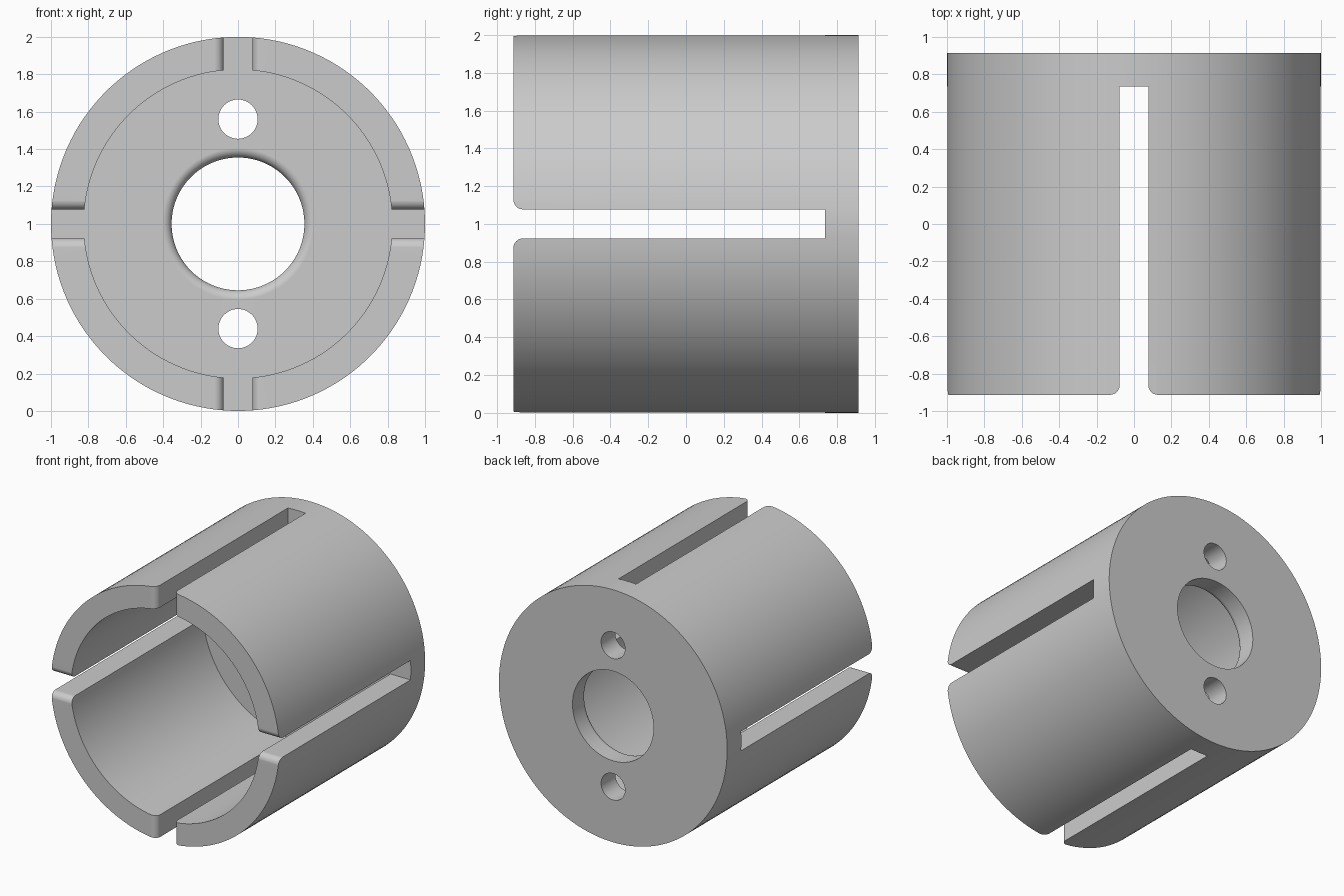
import bpy, bmesh, math
from mathutils import Matrix, Vector

if "Cube" in bpy.data.objects:
    bpy.data.objects.remove(bpy.data.objects["Cube"])

R_OUT, R_IN, R_BORE = 1.0, 0.825, 0.355
FRONT, FLOOR, BACK = -0.913, 0.735, 0.913
SLOT, FILLET = 0.077, 0.05
CENTRE = Matrix.Translation((0, 0, 1))


def make_object(name, bm):
    bmesh.ops.recalc_face_normals(bm, faces=bm.faces)
    mesh = bpy.data.meshes.new(name)
    bm.to_mesh(mesh)
    bm.free()
    obj = bpy.data.objects.new(name, mesh)
    bpy.context.collection.objects.link(obj)
    return obj


def arc(cx, cy, r, a0, a1, n=8):
    return [(cx + r * math.cos(math.radians(a0 + (a1 - a0) * i / n)),
             cy + r * math.sin(math.radians(a0 + (a1 - a0) * i / n))) for i in range(n + 1)]


def lathe(name, profile, steps=128):
    """Revolve a closed (radius, y) profile about the y axis."""
    bm = bmesh.new()
    rings = []
    for i in range(steps):
        a = 2 * math.pi * (i + 0.5) / steps
        rings.append([bm.verts.new((r * math.cos(a), y, 1 + r * math.sin(a))) for r, y in profile])
    n = len(profile)
    for i in range(steps):
        a, b = rings[i], rings[(i + 1) % steps]
        for j in range(n):
            k = (j + 1) % n
            bm.faces.new((a[j], a[k], b[k], b[j]))
    return make_object(name, bm)


def slot_cutter(name, angle):
    """Slot through the full diameter, with a rounded mouth at the open end."""
    side = [(SLOT, FLOOR - 0.0005)]
    side += arc(SLOT + FILLET, FRONT + FILLET, FILLET, 180, 270)
    side[-1] = (SLOT + FILLET, FRONT - 0.0005)
    side.append((SLOT + FILLET, FRONT - 0.2))
    outline = side + [(-x, y) for x, y in reversed(side)]
    bm = bmesh.new()
    face = bm.faces.new([bm.verts.new((x, y, -1.2)) for x, y in outline])
    top = bmesh.ops.extrude_face_region(bm, geom=[face])
    bmesh.ops.translate(bm, vec=Vector((0, 0, 2.4)),
                        verts=[v for v in top["geom"] if isinstance(v, bmesh.types.BMVert)])
    bmesh.ops.transform(bm, matrix=CENTRE @ Matrix.Rotation(angle, 4, 'Y'), verts=bm.verts)
    return make_object(name, bm)


def pin_cutter(name, z):
    bm = bmesh.new()
    bmesh.ops.create_cone(bm, cap_ends=True, segments=48, radius1=0.105, radius2=0.105, depth=0.6,
                          matrix=Matrix.Translation((0, 0.82, z)) @ Matrix.Rotation(math.pi / 2, 4, 'X'))
    return make_object(name, bm)


# Cup body: wall, floor, and bore with a rounded inner rim
profile = [(R_OUT, FRONT), (R_OUT, BACK), (R_BORE, BACK)]
profile += arc(R_BORE + FILLET, FLOOR + FILLET, FILLET, 180, 270)
profile += [(R_IN, FLOOR), (R_IN, FRONT)]
body = lathe("slotted_cup", profile)

# Four wall slots and two pin holes
cutters = [slot_cutter("slot_cutter_vertical", 0), slot_cutter("slot_cutter_horizontal", math.pi / 2),
           pin_cutter("upper_pin_cutter", 1.56), pin_cutter("lower_pin_cutter", 0.44)]
bpy.context.view_layer.objects.active = body
body.select_set(True)
for cutter in cutters:
    cutter.hide_render = True
    mod = body.modifiers.new("cut", 'BOOLEAN')
    mod.operation, mod.solver, mod.object = 'DIFFERENCE', 'EXACT', cutter
    bpy.ops.object.modifier_apply(modifier=mod.name)
for cutter in cutters:
    bpy.data.objects.remove(cutter, do_unlink=True)

# Smooth curved faces, flat ends
bpy.ops.object.shade_smooth_by_angle(angle=math.radians(30))
weighted = body.modifiers.new("weighted_normals", 'WEIGHTED_NORMAL')
weighted.keep_sharp = True

grey = bpy.data.materials.new("light_grey")
grey.diffuse_color = (0.6, 0.6, 0.6, 1)
grey.use_nodes = True
grey.node_tree.nodes["Principled BSDF"].inputs["Base Color"].default_value = grey.diffuse_color
body.data.materials.clear()
body.data.materials.append(grey)
